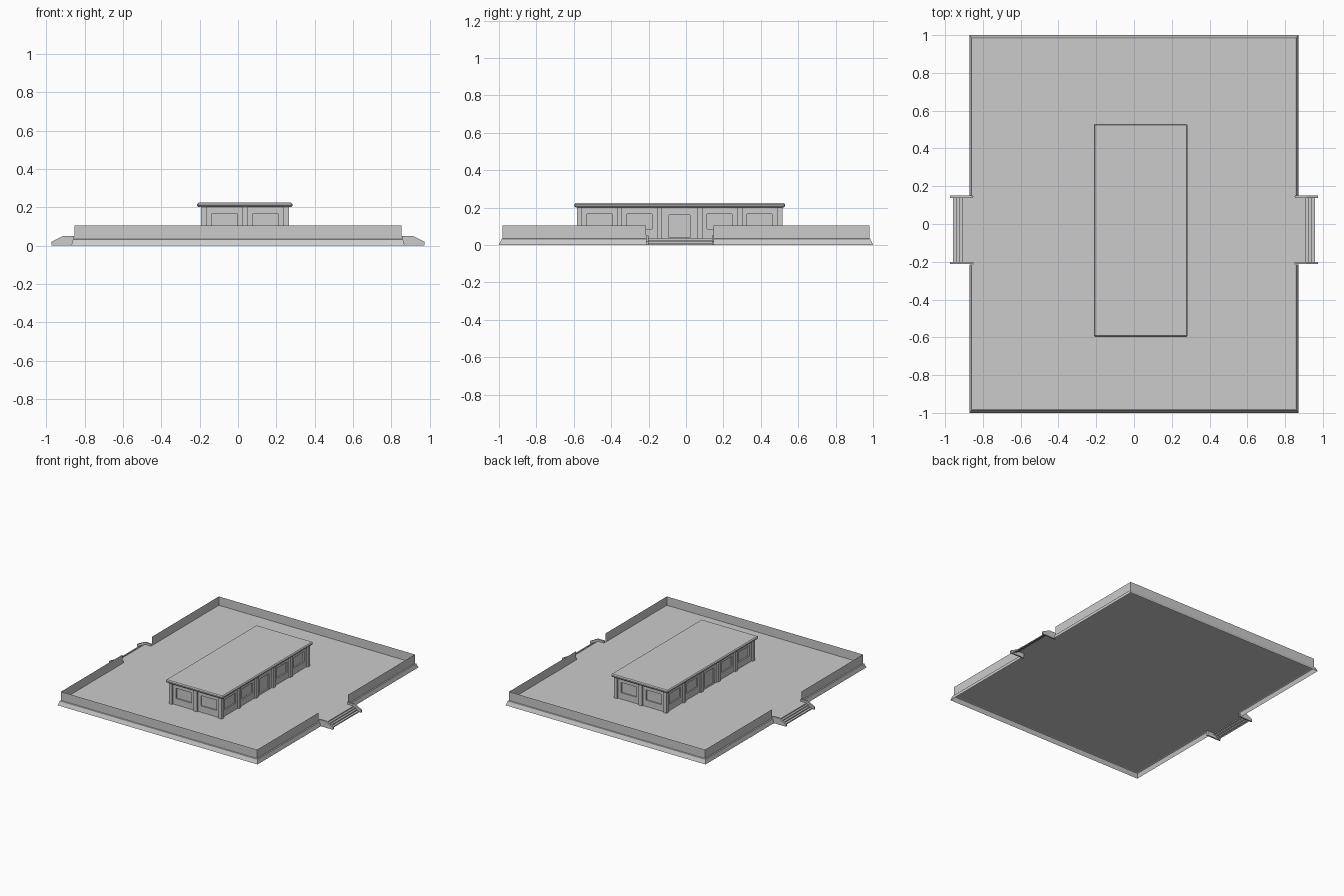
import bpy, bmesh
from mathutils import Vector

if "Cube" in bpy.data.objects:
    bpy.data.objects.remove(bpy.data.objects["Cube"])

FLOOR, EAVES, ROOF = 0.035, 0.203, 0.224


def make(name, verts, faces, mirror=False):
    me = bpy.data.meshes.new(name)
    me.from_pydata(verts, [], faces)
    ob = bpy.data.objects.new(name, me)
    bpy.context.collection.objects.link(ob)
    if mirror:
        ob.modifiers.new("Mirror", 'MIRROR').merge_threshold = 0.0001
    bm = bmesh.new()
    bm.from_mesh(me)
    bmesh.ops.remove_doubles(bm, verts=bm.verts, dist=1e-5)
    bmesh.ops.recalc_face_normals(bm, faces=bm.faces)
    bm.to_mesh(me)
    bm.free()
    return ob


def box(name, x0, x1, y0, y1, z0, z1):
    v = [(x, y, z) for x in (x0, x1) for y in (y0, y1) for z in (z0, z1)]
    f = [(0, 1, 3, 2), (4, 6, 7, 5), (0, 4, 5, 1), (2, 3, 7, 6), (0, 2, 6, 4), (1, 5, 7, 3)]
    return make(name, v, f)


def prism(name, profile, y0, y1, closed=True, mirror=True):
    """Extrude an x-z profile along y; open profiles become a folded sheet."""
    n = len(profile)
    v = [(x, y, z) for y in (y0, y1) for x, z in profile]
    f = [(i, (i + 1) % n, (i + 1) % n + n, i + n) for i in range(n if closed else n - 1)]
    if closed:
        f += [tuple(range(n)), tuple(range(2 * n - 1, n - 1, -1))]
    return make(name, v, f, mirror)


# courtyard floor
make("courtyard_floor", [(-0.853, -0.98, FLOOR), (0.853, -0.98, FLOOR),
                         (0.853, 0.98, FLOOR), (-0.853, 0.98, FLOOR)], [(0, 1, 2, 3)])

# low enclosing wall with flared base, open at the two entrances
wall_profile = [(0.87, 1.0, 0), (0.86, 0.986, 0.032), (0.853, 0.98, 0.035), (0.853, 0.98, 0.104)]
for name, side, gap in (("front_wall", -1, -0.215), ("back_wall", 1, 0.148)):
    v, f = [], []
    for x, y, z in wall_profile:
        v += [(0, side * y, z), (x, side * y, z), (x, gap, z)]
    for r in range(3):
        for c in range(2):
            a = r * 3 + c
            f.append((a, a + 1, a + 4, a + 3))
    make(name, v, f, True)

# entrance steps and their cheek walls
steps = [(0.85, FLOOR), (0.908, FLOOR), (0.908, 0.027), (0.924, 0.027),
         (0.924, 0.018), (0.94, 0.018), (0.94, 0.009), (0.957, 0.009), (0.957, 0)]
prism("entrance_steps", steps, -0.205, 0.143, closed=False)
cheek = [(0.855, 0), (0.974, 0), (0.974, 0.019), (0.912, 0.05), (0.855, 0.05)]
for name, y in (("front_cheek", -0.213), ("back_cheek", 0.138)):
    prism(name, cheek, y, y + 0.012)

# hall: pillars on a 2 by 5 bay grid
X0, X1, Y0, Y1, P = -0.193, 0.266, -0.583, 0.515, 0.028
px = [X0 + i * (X1 - X0 - P) / 2 for i in range(3)]
py = [Y0 + i * (Y1 - Y0 - P) / 5 for i in range(6)]
for i, x in enumerate(px):
    for j, y in enumerate(py):
        if i != 1 or j in (0, 5):
            box("hall_pillar", x, x + P, y, y + P, FLOOR, EAVES)


def bay(name, a, b, inward, door=False):
    """Wall panel from a to b with a recessed window or door."""
    a, b, inward = Vector(a), Vector(b), Vector(inward)

    def ring(u0, u1, z0, z1, depth):
        return [a.lerp(b, u) + inward * depth + Vector((0, 0, z))
                for u, z in ((u0, z0), (u1, z0), (u1, z1), (u0, z1))]
    opening = (0.2, 0.8, FLOOR + 0.004, 0.16) if door else (0.14, 0.86, 0.085, 0.165)
    v = ring(0, 1, FLOOR, EAVES, 0) + ring(*opening, 0) + ring(*opening, 0.01)
    f = [(r + i, r + (i + 1) % 4, r + 4 + (i + 1) % 4, r + 4 + i) for r in (0, 4) for i in range(4)]
    make(name, v, f + [(8, 9, 10, 11)])


# hall wall panels set back between the pillars
S = 0.012
for i in range(2):
    xa, xb = px[i] + P, px[i + 1]
    bay("front_window_bay", (xa, Y0 + S, 0), (xb, Y0 + S, 0), (0, 1, 0))
    bay("back_window_bay", (xb, Y1 - S, 0), (xa, Y1 - S, 0), (0, -1, 0))
for j in range(5):
    ya, yb = py[j] + P, py[j + 1]
    kind = "door_bay" if j == 2 else "window_bay"
    bay("right_" + kind, (X1 - S, ya, 0), (X1 - S, yb, 0), (-1, 0, 0), j == 2)
    bay("left_" + kind, (X0 + S, yb, 0), (X0 + S, ya, 0), (1, 0, 0), j == 2)

# flat roof with chamfered rim
roof = box("hall_roof", -0.213, 0.284, -0.598, 0.53, EAVES - 0.002, ROOF)
bev = roof.modifiers.new("Bevel", 'BEVEL')
bev.width = 0.007
bev.segments = 1
